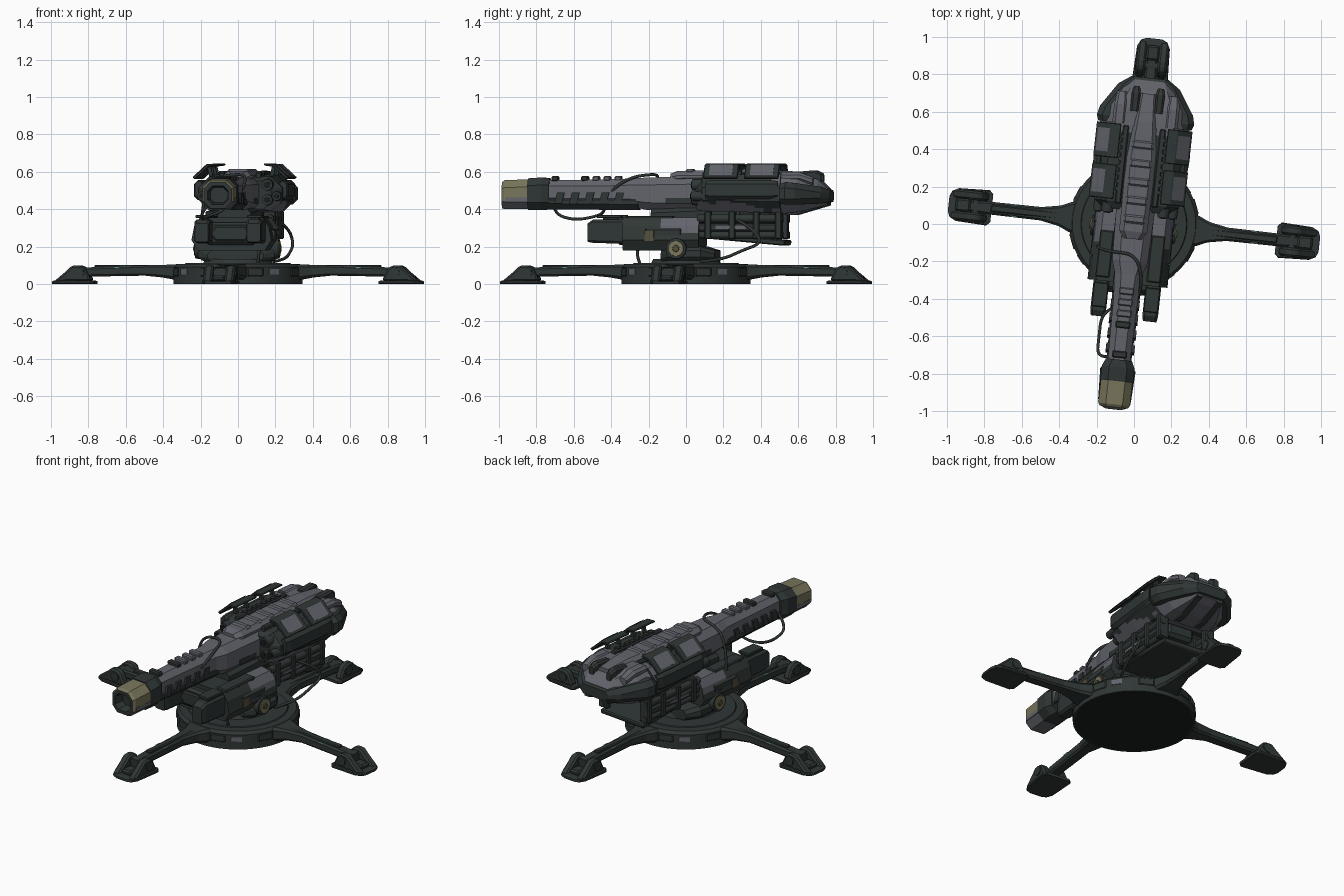
import bpy, bmesh, math
from mathutils import Matrix, Vector, noise

YAW = math.radians(-6.3)          # the whole model is turned slightly
COL = {"dark_green": (0.029, 0.038, 0.036), "grey": (0.125, 0.129, 0.150), "tan": (0.19, 0.18, 0.105),
       "black": (0.010, 0.012, 0.012), "olive": (0.09, 0.08, 0.045), "cyan_light": (0.2, 0.6, 0.5)}
D, G, T, K, O, C = range(6)
MATS = []
for n, c in COL.items():
    m = bpy.data.materials.new(n)
    m.diffuse_color = (*c, 1)
    MATS.append(m)


def finish(name, bm, mat=D, mirror=False, bevel=0, turn=0, smooth=False, rule=None, cuts=0):
    bmesh.ops.recalc_face_normals(bm, faces=bm.faces)
    if cuts:
        bmesh.ops.subdivide_edges(bm, edges=bm.edges[:], cuts=cuts, use_grid_fill=True)
    bm.normal_update()
    if rule:
        for f in bm.faces:
            f.material_index = rule(f.calc_center_median(), f.normal)
    me = bpy.data.meshes.new(name)
    bm.to_mesh(me)
    bm.free()
    for m in (MATS if rule else [MATS[mat]]):
        me.materials.append(m)
    o = bpy.data.objects.new(name, me)
    bpy.context.collection.objects.link(o)
    o.rotation_euler.z = YAW + turn
    if bevel:
        b = o.modifiers.new("bevel", 'BEVEL')
        b.width, b.segments, b.limit_method = bevel, 1, 'ANGLE'
    if mirror:
        o.modifiers.new("mirror", 'MIRROR')
    if smooth:
        bpy.ops.object.select_all(action='DESELECT')
        o.select_set(True)
        bpy.context.view_layer.objects.active = o
        bpy.ops.object.shade_smooth_by_angle(angle=math.radians(35))
    return o


def loft(name, secs, cx=0, **kw):
    """Chamfered-box sections along y: (y, half width, z low, z high, chamfer)."""
    bm = bmesh.new()
    rings = []
    for y, w, a, b, c in secs:
        half = [(w - c, a), (w, a + c), (w, b - c), (w - c, b)]
        pts = half + [(-x, z) for x, z in reversed(half)]
        rings.append([bm.verts.new((cx + x, y, z)) for x, z in pts])
    for r, s in zip(rings, rings[1:]):
        for i in range(8):
            bm.faces.new((r[i], r[(i + 1) % 8], s[(i + 1) % 8], s[i]))
    bm.faces.new(rings[0])
    bm.faces.new(rings[-1])
    return finish(name, bm, **kw)


def prism(name, prof, axis, lo, hi, **kw):
    """Profile in (y,z) pushed along x, or in (x,z) pushed along y."""
    bm = bmesh.new()
    put = (lambda p, t: (t, p[0], p[1])) if axis == 'X' else (lambda p, t: (p[0], t, p[1]))
    r, s = [[bm.verts.new(put(p, t)) for p in prof] for t in (lo, hi)]
    n = len(prof)
    for i in range(n):
        bm.faces.new((r[i], r[(i + 1) % n], s[(i + 1) % n], s[i]))
    bm.faces.new(r)
    bm.faces.new(s)
    return finish(name, bm, **kw)


def box(name, x, y, z, **kw):
    return prism(name, [(y[0], z[0]), (y[1], z[0]), (y[1], z[1]), (y[0], z[1])], 'X', *x, **kw)


def cyl(name, loc, r1, r2, h, axis='Z', n=32, **kw):
    bm = bmesh.new()
    rot = {'Z': Matrix(), 'X': Matrix.Rotation(math.pi / 2, 4, 'Y'), 'Y': Matrix.Rotation(-math.pi / 2, 4, 'X')}[axis]
    bmesh.ops.create_cone(bm, cap_ends=True, segments=n, radius1=r1, radius2=r2, depth=h,
                          matrix=Matrix.Translation(loc) @ rot)
    return finish(name, bm, smooth=True, **kw)


def cable(name, pts, r=0.008):
    cu = bpy.data.curves.new(name, 'CURVE')
    cu.dimensions, cu.bevel_depth, cu.bevel_resolution = '3D', r, 2
    sp = cu.splines.new('NURBS')
    sp.points.add(len(pts) - 1)
    for p, q in zip(sp.points, pts):
        p.co = (*q, 1)
    sp.use_endpoint_u, sp.order_u, sp.resolution_u = True, 3, 6
    cu.materials.append(MATS[D])
    o = bpy.data.objects.new(name, cu)
    bpy.context.collection.objects.link(o)
    o.rotation_euler.z = YAW


def camo(limit, low=0.0):
    """Blocky grey patches, more of them low on the part."""
    def rule(c, n):
        v = noise.noise(Vector((c.x * 9, c.y * 7, c.z * 14)) + Vector((3.1, 1.7, 5.2)))
        return G if v + low * (0.47 - c.z) > limit else D
    return rule


# Base disc
cyl("base_disc", (0, 0, 0.045), 0.345, 0.345, 0.09, n=64)
cyl("base_rim", (0, 0, 0.098), 0.345, 0.33, 0.018, n=64)
cyl("base_top_step", (0, 0, 0.109), 0.285, 0.28, 0.008, n=64)
cyl("turn_ring", (0, 0, 0.12), 0.19, 0.175, 0.03, n=48)
cyl("base_sole", (0, 0, 0.003), 0.335, 0.335, 0.008, n=64, mat=K)

# Four legs with feet
for k in range(4):
    t = k * math.pi / 2
    kw = dict(turn=t)
    loft("leg_beam", [(0.28, 0.10, 0.015, 0.105, .015), (0.345, 0.08, 0.025, 0.105, .015), (0.40, 0.055, 0.035, 0.102, .012),
                      (0.5, 0.036, 0.045, 0.10, .01), (0.78, 0.034, 0.04, 0.09, .01), (0.88, 0.03, 0.03, 0.085, .01)], **kw)
    box("leg_top_rail", (-0.018, 0.018), (0.36, 0.77), (0.085, 0.102), bevel=0.005, **kw)
    box("leg_lamp", (0.027, 0.033), (0.63, 0.665), (0.084, 0.092), mat=C, mirror=True, **kw)
    loft("foot_sole", [(0.765, 0.075, 0, 0.016, .004), (0.785, 0.095, 0, 0.02, .005),
                       (0.95, 0.088, 0, 0.02, .005), (0.985, 0.07, 0, 0.018, .004), (0.997, 0.04, 0, 0.014, .004)], **kw)
    prism("foot_lobe", [(0.785, 0.015), (0.79, 0.035), (0.815, 0.085), (0.84, 0.1), (0.885, 0.099), (0.915, 0.07),
                        (0.955, 0.036), (0.985, 0.012)], 'X', 0.034, 0.082, mirror=True, bevel=0.01, **kw)
    cyl("foot_hinge", (0, 0.85, 0.06), 0.028, 0.028, 0.176, 'X', 20, **kw)
    box("foot_heel", (-0.035, 0.035), (0.88, 0.96), (0.015, 0.045), bevel=0.01, **kw)
    # rim blocks between the leg roots
    for a in (22, 68):
        box("rim_block", (-0.045, 0.045), (0.32, 0.348), (0.04, 0.088), bevel=0.006, turn=t + math.radians(a))
    box("rim_plate", (-0.03, 0.03), (0.338, 0.348), (0.05, 0.08), mat=G, turn=t + math.radians(40))

# Lower mount
loft("mount_neck", [(-0.12, 0.15, 0.12, 0.18, .02), (-0.08, 0.205, 0.125, 0.2, .02), (0.1, 0.205, 0.125, 0.2, .02),
                    (0.17, 0.15, 0.12, 0.18, .02)])
prism("mount_hull", [(-0.17, 0.355), (-0.2, 0.31), (-0.215, 0.235), (-0.18, 0.18), (0.18, 0.18), (0.215, 0.235),
                     (0.2, 0.31), (0.17, 0.355)], 'Y', -0.32, 0.09, cuts=3,
      rule=lambda c, n: G if c.y > -0.12 and c.z > 0.28 and n.z > -0.2 and abs(n.y) < 0.5 else D)
prism("mount_nose", [(-0.12, 0.33), (-0.17, 0.27), (-0.13, 0.21), (0.13, 0.21), (0.17, 0.27), (0.12, 0.33)], 'Y', -0.36, -0.3,
      bevel=0.015)
prism("nose_panel", [(-0.08, 0.31), (-0.11, 0.27), (-0.08, 0.23), (0.08, 0.23), (0.11, 0.27), (0.08, 0.31)], 'Y', -0.375, -0.35,
      bevel=0.008)
loft("mount_saddle", [(-0.18, 0.09, 0.33, 0.40, .02), (0.3, 0.1, 0.33, 0.42, .02)])
box("mount_side_plate", (0.185, 0.212), (-0.2, 0.0), (0.25, 0.30), mirror=True, bevel=0.01)
box("mount_olive_patch", (0.2, 0.217), (-0.2, -0.15), (0.23, 0.285), mirror=True, mat=O)
loft("front_pod", [(-0.51, 0.036, 0.225, 0.325, .01), (-0.48, 0.042, 0.22, 0.345, .012), (-0.30, 0.042, 0.215, 0.345, .012)],
     cx=0.14, mirror=True)
box("front_pod_lid", (0.1, 0.178), (-0.46, -0.33), (0.352, 0.37), mirror=True, bevel=0.004)
box("front_pod_lid_post", (0.12, 0.16), (-0.43, -0.35), (0.33, 0.355), mirror=True)
box("pod_deck", (0.1, 0.175), (-0.3, -0.05), (0.345, 0.365), mirror=True, bevel=0.006)
cyl("pivot_ring", (0.2, -0.03, 0.19), 0.058, 0.054, 0.05, 'X', mirror=True)
cyl("pivot_cap", (0.223, -0.03, 0.19), 0.044, 0.04, 0.014, 'X', mirror=True, mat=T)
cyl("pivot_hub", (0.23, -0.03, 0.19), 0.02, 0.016, 0.012, 'X', 16, mirror=True, mat=O)

# Rear tray and rails under the gun
prism("rear_tray", [(0.05, 0.25), (0.54, 0.205), (0.55, 0.215), (0.55, 0.235), (0.05, 0.28)], 'X', -0.16, 0.16, bevel=0.006)
box("rear_rail", (0.13, 0.18), (0.08, 0.53), (0.28, 0.325), mirror=True, bevel=0.01)
box("rear_block", (-0.09, 0.09), (0.1, 0.48), (0.31, 0.40), bevel=0.02)
for z, r in ((0.35, 0.022), (0.262, 0.018)):
    cyl("recoil_cylinder", (0.16, 0.31, z), r, r, 0.46, 'Y', 16, mirror=True)
for y in (0.12, 0.25, 0.38, 0.5):
    box("rail_bracket", (0.12, 0.188), (y, y + 0.035), (0.24, 0.39), mirror=True, bevel=0.006)
box("tray_grey_strip", (0.165, 0.186), (0.18, 0.34), (0.295, 0.312), mirror=True, mat=G)

# Barrel and muzzle
loft("muzzle", [(-0.93, 0.045, 0.435, 0.515, .02), (-0.985, 0.055, 0.425, 0.525, .025), (-0.985, 0.075, 0.405, 0.545, .035),
                (-0.97, 0.085, 0.40, 0.555, .04), (-0.84, 0.085, 0.40, 0.56, .04)],
     rule=lambda c, n: D if n.y < -0.8 or c.y < -0.9 and abs(c.x) < 0.06 and 0.43 < c.z < 0.52
     else (T if n.z > -0.3 else G))
box("muzzle_lower_side", (0.083, 0.0865), (-0.965, -0.84), (0.438, 0.462), mirror=True, mat=G)
loft("muzzle_collar", [(-0.845, 0.088, 0.395, 0.565, .04), (-0.77, 0.088, 0.395, 0.57, .04), (-0.73, 0.07, 0.40, 0.565, .035)])
loft("barrel_trough", [(-0.74, 0.066, 0.40, 0.48, .03), (-0.25, 0.078, 0.395, 0.48, .03)])
loft("barrel", [(-0.74, 0.06, 0.43, 0.555, .03), (-0.4, 0.066, 0.42, 0.56, .035), (-0.27, 0.075, 0.41, 0.565, .035),
                (-0.2, 0.095, 0.395, 0.57, .04), (0.1, 0.105, 0.39, 0.575, .04)], mat=G)
for y in (-0.7, -0.62, -0.54, -0.46, -0.38):
    prism("barrel_slot", [(y, 0.43), (y + 0.04, 0.43), (y + 0.055, 0.49), (y + 0.015, 0.49)], 'X', 0.06, 0.077, mirror=True)
for y in (-0.72, -0.56, -0.50, -0.44, -0.38):
    box("barrel_lug", (-0.04, 0.04), (y, y + 0.036), (0.55, 0.577), bevel=0.006, mat=D if y < -0.5 else G)
box("barrel_root_panel", (0.085, 0.103), (-0.1, 0.06), (0.43, 0.46), mirror=True)

# Main gun body
loft("gun_body", [(0.07, 0.17, 0.40, 0.55, .04), (0.11, 0.225, 0.39, 0.575, .06), (0.3, 0.238, 0.385, 0.585, .06),
                  (0.53, 0.24, 0.38, 0.585, .06)], cuts=4,
     rule=lambda c, n: G if c.z < 0.45 + 0.06 * noise.noise(Vector((1, c.y * 12, c.z * 9))) - 0.06 * c.y
     or (n.z > 0.3 and c.y > 0.47) else D)
loft("side_armour", [(0.13, 0.02, 0.46, 0.55, .015), (0.16, 0.028, 0.45, 0.555, .02), (0.48, 0.028, 0.45, 0.555, .02),
                     (0.52, 0.02, 0.46, 0.55, .015)], cx=0.226, mirror=True)
loft("top_spine", [(-0.08, 0.05, 0.54, 0.59, .02), (-0.04, 0.075, 0.54, 0.605, .025), (0.35, 0.08, 0.55, 0.608, .025),
                   (0.55, 0.06, 0.55, 0.605, .02), (0.7, 0.05, 0.54, 0.59, .02)], mat=G)
for y in (0.0, 0.1, 0.2, 0.3, 0.4):
    box("spine_rib", (-0.06, 0.06), (y, y + 0.05), (0.59, 0.615), mat=G, bevel=0.012)
box("top_channel", (0.083, 0.115), (0.1, 0.52), (0.56, 0.598), mirror=True, bevel=0.006)
for i in range(8):
    box("channel_tooth", (0.09, 0.122), (0.17 + i * 0.04, 0.19 + i * 0.04), (0.58, 0.604), mirror=True)
for x, z, r in ((0.15, 0.53, 0.03), (0.2, 0.47, 0.024), (0.15, 0.45, 0.028)):
    cyl("front_port", (x, 0.08, z), r, r * 1.15, 0.06, 'Y', 20, mirror=True)
    cyl("front_port_core", (x, 0.049, z), r * .6, r * .6, 0.01, 'Y', 16, mirror=True, mat=K)

# Rear cap with bumper
loft("rear_cap", [(0.52, 0.225, 0.375, 0.59, .07), (0.62, 0.21, 0.385, 0.59, .07), (0.72, 0.15, 0.41, 0.56, .05),
                  (0.77, 0.11, 0.43, 0.51, .03)], mat=G)
loft("rear_bumper", [(0.53, 0.25, 0.43, 0.535, .025), (0.56, 0.262, 0.425, 0.545, .03), (0.61, 0.25, 0.425, 0.54, .03),
                     (0.74, 0.165, 0.43, 0.52, .03), (0.785, 0.10, 0.44, 0.50, .02)])
loft("rear_hood", [(0.53, 0.035, 0.55, 0.598, .015), (0.63, 0.035, 0.55, 0.598, .015), (0.70, 0.025, 0.53, 0.57, .01)],
     cx=0.14, mirror=True, mat=G)
loft("rear_horn", [(0.60, 0.022, 0.55, 0.60, .01), (0.70, 0.024, 0.54, 0.608, .01), (0.735, 0.016, 0.54, 0.59, .01)],
     cx=0.065, mirror=True)
prism("rear_rib", [(0.54, 0.37), (0.6, 0.37), (0.77, 0.42), (0.77, 0.45), (0.55, 0.45)], 'X', 0.05, 0.085, mirror=True)

# Raised side fins with struts
for y in (0.12, 0.34):
    prism("fin", [(0.125, 0.634), (0.17, 0.628), (0.245, 0.56), (0.26, 0.57), (0.18, 0.641), (0.125, 0.645)], 'Y', y, y + 0.185,
          mirror=True, bevel=0.004)
    prism("fin_plate", [(0.19, 0.625), (0.242, 0.579), (0.248, 0.584), (0.184, 0.643)], 'Y', y + 0.03, y + 0.155, mirror=True, mat=G)
    for dy in (0.04, 0.13):
        prism("fin_strut", [(0.15, 0.565), (0.17, 0.565), (0.185, 0.63), (0.165, 0.63)], 'Y', y + dy, y + dy + 0.02, mirror=True)

# Cables
cable("barrel_cable", [(-0.18, -0.14, 0.34), (-0.17, -0.15, 0.46), (-0.11, -0.16, 0.57), (0.03, -0.16, 0.59), (0.08, -0.3, 0.57),
                       (0.06, -0.42, 0.48), (-0.04, -0.44, 0.385), (-0.12, -0.5, 0.36), (-0.12, -0.62, 0.34),
                       (-0.12, -0.73, 0.38), (-0.06, -0.72, 0.45)])
cable("rear_cable", [(0.18, 0.3, 0.34), (0.23, 0.38, 0.30), (0.25, 0.44, 0.22), (0.25, 0.33, 0.18), (0.23, 0.22, 0.13), (0.18, 0.1, 0.12)])
cable("front_cable", [(0.13, -0.2, 0.22), (0.14, -0.24, 0.2), (0.14, -0.25, 0.15), (0.13, -0.23, 0.1)])
